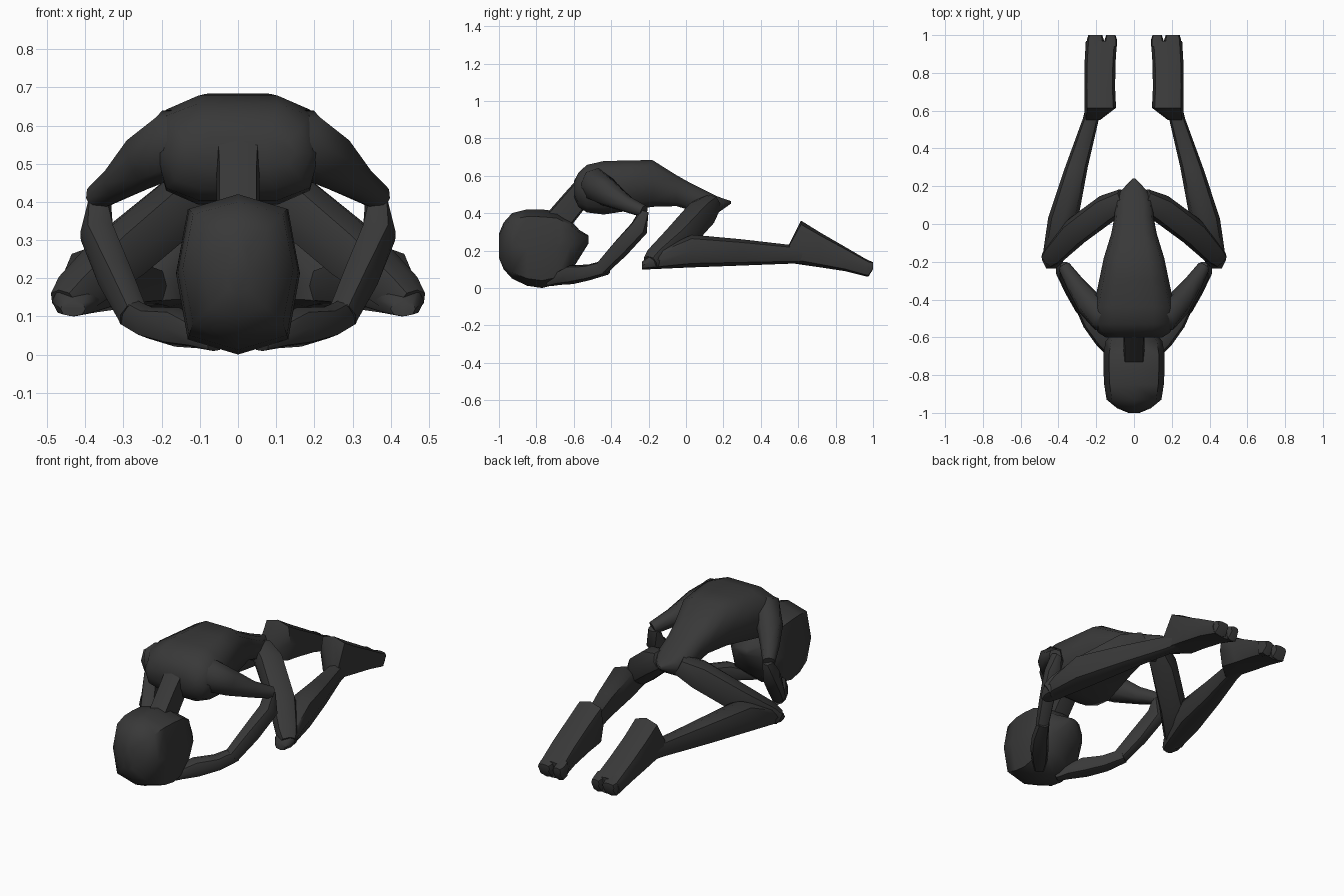
import bpy, bmesh, math
from mathutils import Vector

if "Cube" in bpy.data.objects:
    bpy.data.objects.remove(bpy.data.objects["Cube"])

mat = bpy.data.materials.new("charcoal")
mat.diffuse_color = (0.04, 0.04, 0.04, 1)
mat.use_nodes = True
mat.node_tree.nodes["Principled BSDF"].inputs["Base Color"].default_value = mat.diffuse_color


def loft(name, rings, n=8, p=0.8, mirror=False, angle=50):
    """rings: (centre, u half-axis vector, v half-axis vector); p < 1 is boxier"""
    bm = bmesh.new()
    loops = []
    for c, u, v in rings:
        loop = []
        for i in range(n):
            a = 2 * math.pi * i / n
            cu, sv = math.cos(a), math.sin(a)
            cu = math.copysign(abs(cu) ** p, cu) if abs(cu) > 1e-6 else 0
            sv = math.copysign(abs(sv) ** p, sv) if abs(sv) > 1e-6 else 0
            loop.append(bm.verts.new(c + u * cu + v * sv))
        loops.append(loop)
    for a, b in zip(loops, loops[1:]):
        for i in range(n):
            j = (i + 1) % n
            bm.faces.new((a[i], a[j], b[j], b[i]))
    bm.faces.new(loops[0][::-1])
    bm.faces.new(loops[-1])
    bmesh.ops.recalc_face_normals(bm, faces=bm.faces)
    me = bpy.data.meshes.new(name)
    bm.to_mesh(me)
    bm.free()
    me.materials.append(mat)
    ob = bpy.data.objects.new(name, me)
    bpy.context.collection.objects.link(ob)
    bpy.ops.object.select_all(action='DESELECT')
    ob.select_set(True)
    bpy.context.view_layer.objects.active = ob
    bpy.ops.object.shade_smooth_by_angle(angle=math.radians(angle))
    if mirror:
        ob.modifiers.new("mirror", 'MIRROR').use_mirror_merge = False
    return ob


def sections(name, rows, **kw):
    """rows: (y, x_min, x_max, z_min, z_max) upright slices"""
    loft(name, [(Vector(((x0 + x1) / 2, y, (z0 + z1) / 2)),
                 Vector(((x1 - x0) / 2, 0, 0)), Vector((0, 0, (z1 - z0) / 2)))
                for y, x0, x1, z0, z1 in rows], **kw)


def limb(name, rows, **kw):
    """rows: (x, y, z, sideways radius, upright radius) along a path"""
    pts = [Vector(r[:3]) for r in rows]
    rings = []
    for i, r in enumerate(rows):
        t = (pts[min(i + 1, len(pts) - 1)] - pts[max(i - 1, 0)]).normalized()
        u = t.cross(Vector((0, 0, 1))).normalized()
        rings.append((pts[i], u * r[3], u.cross(t) * r[4]))
    loft(name, rings, **kw)


def centred(rows):
    return [(y, -w, w, z0, z1) for y, w, z0, z1 in rows]


# head, resting on the ground
sections("head", centred([
    (-1.0, .03, .16, .29), (-.975, .09, .10, .35), (-.93, .145, .05, .40),
    (-.85, .158, .012, .42), (-.77, .162, 0, .42), (-.69, .162, .02, .41),
    (-.62, .15, .08, .365), (-.57, .11, .16, .31), (-.52, .03, .24, .28)]),
    p=.6, angle=60)

limb("neck", [(0, -.53, .535, .06, .07), (0, -.60, .46, .056, .068),
              (0, -.70, .34, .056, .072)], p=.4)

# back, chest and pelvis
sections("torso", centred([
    (-.60, .15, .49, .57), (-.575, .19, .43, .62), (-.53, .215, .40, .662),
    (-.44, .215, .388, .683), (-.30, .185, .41, .686), (-.18, .16, .43, .688),
    (-.05, .12, .435, .605), (.03, .105, .41, .56), (.12, .10, .37, .515),
    (.17, .075, .40, .49), (.24, .008, .45, .465)]), n=10, p=.62, angle=60)

# arms
limb("upper_arm", [(.07, -.50, .575, .06, .07), (.17, -.485, .555, .085, .09),
                   (.235, -.425, .51, .07, .075), (.31, -.32, .45, .05, .045),
                   (.37, -.225, .41, .033, .033)], mirror=True, angle=70)
limb("forearm", [(.362, -.225, .41, .03, .025), (.37, -.25, .32, .045, .05),
                 (.325, -.35, .21, .042, .05), (.275, -.45, .105, .036, .04)],
     mirror=True)
limb("hand", [(.285, -.425, .11, .032, .04), (.23, -.52, .083, .045, .042),
              (.16, -.61, .072, .05, .052), (.10, -.68, .05, .042, .035),
              (.06, -.73, .022, .025, .014)], mirror=True)

# legs
limb("thigh", [(.05, .13, .45, .06, .055), (.14, .085, .40, .075, .08),
               (.31, -.04, .26, .075, .08), (.42, -.155, .165, .06, .06),
               (.455, -.19, .135, .045, .04)], mirror=True)
sections("shin", [(-.235, .40, .465, .10, .14), (-.19, .37, .487, .10, .18),
                  (.03, .295, .455, .11, .285), (.30, .245, .365, .12, .26),
                  (.56, .185, .27, .13, .23), (.64, .16, .25, .13, .24)],
         mirror=True)

# feet with soles turned up, and the split toes
sections("foot", [(.55, .18, .26, .135, .23), (.615, .095, .262, .125, .36),
                  (.72, .10, .263, .11, .295), (.85, .098, .262, .09, .22),
                  (.97, .09, .255, .06, .15)], p=.55, mirror=True)
for toe, x0, x1 in (("big_toe", .09, .155), ("small_toes", .16, .25)):
    sections(toe, [(.94, x0, x1, .07, .165), (.975, x0, x1, .06, .148),
                   (1.0, x0 + .008, x1 - .008, .10, .138)], p=.6, mirror=True)
